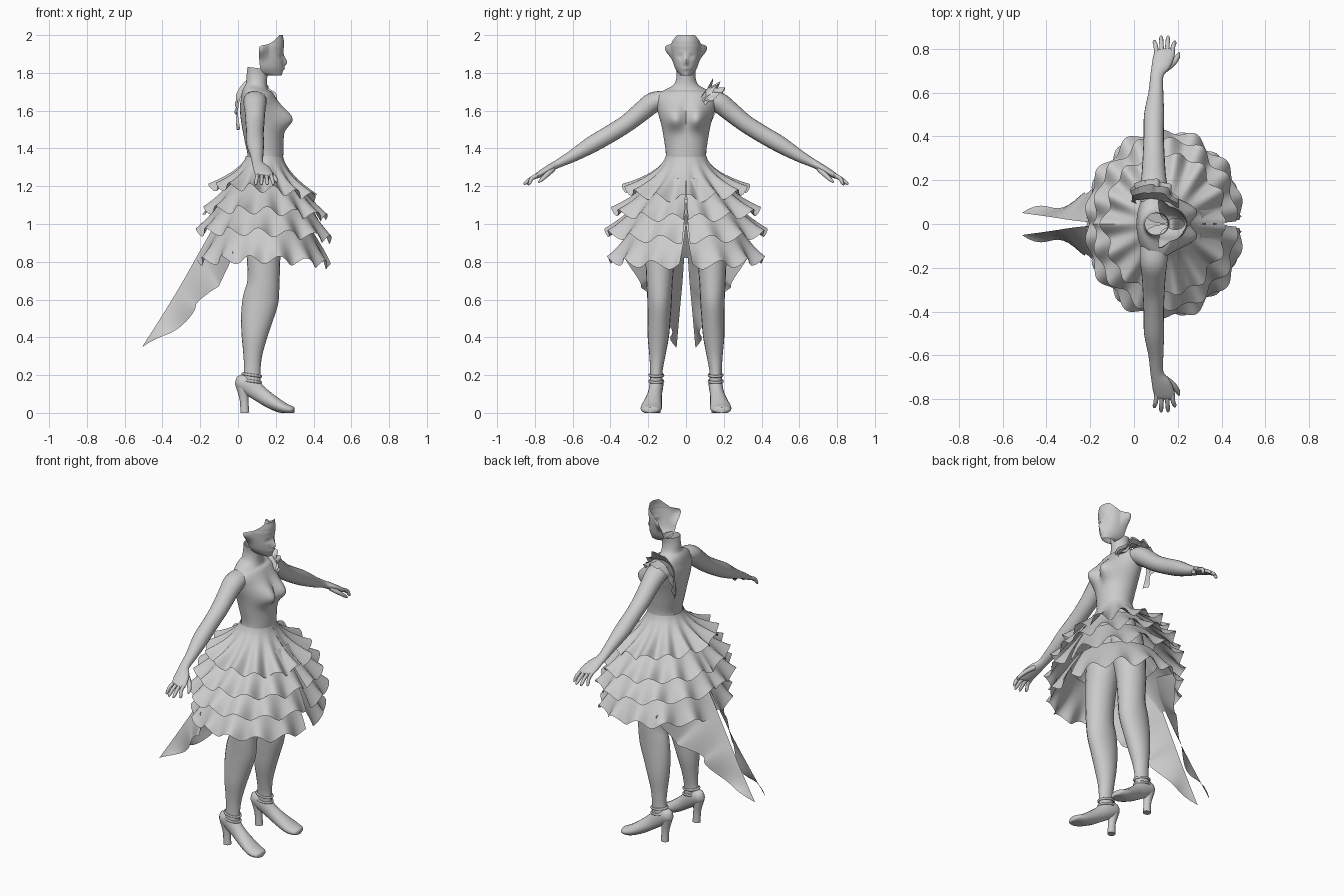
import bpy, bmesh, math
from mathutils import Vector

if "Cube" in bpy.data.objects:
    bpy.data.objects.remove(bpy.data.objects["Cube"])

grey = bpy.data.materials.new("plain_grey")
grey.diffuse_color = (0.6, 0.6, 0.6, 1)
grey.use_nodes = True
grey.node_tree.nodes["Principled BSDF"].inputs["Base Color"].default_value = grey.diffuse_color


def smooth_rows(rows, sub):
    """Catmull-Rom interpolation of tuples."""
    out = []
    for i in range(len(rows) - 1):
        p = [rows[max(i - 1, 0)], rows[i], rows[i + 1], rows[min(i + 2, len(rows) - 1)]]
        for k in range(sub):
            t = k / sub
            out.append([0.5 * (2 * b + (c - a) * t + (2 * a - 5 * b + 4 * c - d) * t * t
                               + (3 * b - a - 3 * c + d) * t ** 3) for a, b, c, d in zip(*p)])
    return out + [list(rows[-1])]


def hump(v, centre, width):
    return math.exp(-((v - centre) / width) ** 2)


def sheet(name, grid, closed=False, caps=(False, False)):
    """Skin a grid of points, optionally closed around and capped."""
    bm = bmesh.new()
    vs = [[bm.verts.new(p) for p in row] for row in grid]
    n = len(grid[0])
    for a, b in zip(vs, vs[1:]):
        for j in range(n if closed else n - 1):
            k = (j + 1) % n
            bm.faces.new((a[j], a[k], b[k], b[j]))
    if caps[0]:
        bm.faces.new(vs[0])
    if caps[1]:
        bm.faces.new(vs[-1])
    bmesh.ops.recalc_face_normals(bm, faces=bm.faces)
    me = bpy.data.meshes.new(name)
    bm.to_mesh(me)
    bm.free()
    ob = bpy.data.objects.new(name, me)
    bpy.context.collection.objects.link(ob)
    return finish(ob)


def finish(ob):
    ob.data.materials.append(grey)
    bpy.ops.object.select_all(action='DESELECT')
    ob.select_set(True)
    bpy.context.view_layer.objects.active = ob
    bpy.ops.object.shade_smooth_by_angle(angle=math.radians(50))
    return ob


def tube(name, rows, axis=(1, 0, 0), side=1, n=20, sub=4, caps=(True, True), shape=None):
    """Rows are x, y, z, radius along axis, radius across it."""
    rows = smooth_rows([(x, y * side, z, a, b) for x, y, z, a, b in rows], sub)
    grid = []
    for i, r in enumerate(rows):
        t = Vector(rows[min(i + 1, len(rows) - 1)][:3]) - Vector(rows[max(i - 1, 0)][:3])
        t.normalize()
        u = Vector(axis)
        u = (u - t * u.dot(t)).normalized()
        v = t.cross(u)
        ring = []
        for j in range(n):
            a = 2 * math.pi * j / n
            p = Vector(r[:3]) + u * r[3] * math.cos(a) + v * r[4] * math.sin(a)
            if shape:
                shape(p, math.cos(a))
            p.z = max(p.z, 0)
            ring.append(p)
        grid.append(ring)
    return sheet(name, grid, True, caps)


def ribbon(name, edge_a, edge_b, wave, waves, side=1, sub=8, cols=8):
    """Rippled cloth stretched between two curves."""
    A, B = smooth_rows(edge_a, sub), smooth_rows(edge_b, sub)
    grid = []
    for i, (a, b) in enumerate(zip(A, B)):
        f = i / (len(A) - 1)
        row = []
        for j in range(cols + 1):
            t = j / cols
            p = Vector(a).lerp(Vector(b), t)
            p += Vector(wave) * t * math.sin(2 * math.pi * waves * f)
            row.append((p.x, p.y * side, p.z))
        grid.append(row)
    return sheet(name, grid)


# Torso and neck: z, back x, front x, half width, with a soft bust
def bust(p, front):
    if front > 0:
        p.x += .072 * front ** .5 * hump(abs(p.y), .064, .055) * hump(p.z, 1.555, .055 if p.z < 1.555 else .07)


torso = [(1.05, .04, .23, .15), (1.22, .04, .24, .14), (1.30, .045, .235, .115), (1.37, .05, .24, .107),
         (1.45, .035, .242, .117), (1.53, .02, .235, .132), (1.60, .01, .22, .152),
         (1.66, .01, .195, .165), (1.70, .02, .17, .13), (1.735, .04, .155, .068),
         (1.78, .045, .155, .05), (1.825, .05, .16, .052)]
tube("torso", [((a + b) / 2, 0, z, (b - a) / 2, w) for z, a, b, w in torso],
     n=56, sub=6, caps=(True, False), shape=bust)

# Face shell, open behind: z, centre x, depth, half width, arc
face = [(1.785, .19, .04, .025, 150), (1.80, .16, .075, .042, 120), (1.83, .15, .09, .06, 112),
        (1.87, .15, .092, .07, 114), (1.91, .15, .09, .077, 116), (1.94, .15, .093, .08, 112),
        (1.952, .15, .093, .079, 85), (1.97, .15, .093, .078, 65), (2.0, .15, .087, .076, 38)]
shell = []
for z, cx, rx, ry, g in smooth_rows(face, 5):
    row = []
    for k in range(-24, 25):
        a = math.radians(g * k / 24)
        x, y = cx + rx * math.cos(a), ry * math.sin(a)
        # nose, lips and brow in relief
        x += .019 * hump(y, 0, .011) * hump(z, 1.853, .016 if z < 1.853 else .03)
        x += .008 * hump(y, 0, .018) * hump(z, 1.823, .009)
        x -= .007 * hump(abs(y), .03, .017) * hump(z, 1.888, .012)
        # ears flare out at the open edge
        y *= 1 + .5 * max(0, min(1, (.165 - x) / .045)) * hump(z, 1.925, .045)
        row.append((x, y, z))
    shell.append(row)
sheet("face", shell)

for s, tag in ((1, "left"), (-1, "right")):
    # Arm, palm and fingers
    tube(tag + "_arm", [(.09, .10, 1.66, .06, .045), (.09, .17, 1.645, .062, .054),
                        (.09, .23, 1.60, .055, .052), (.09, .31, 1.535, .05, .047),
                        (.09, .40, 1.478, .046, .046), (.092, .50, 1.42, .046, .044),
                        (.10, .60, 1.36, .034, .032), (.105, .68, 1.318, .03, .022),
                        (.125, .73, 1.29, .044, .02), (.14, .78, 1.26, .047, .016),
                        (.14, .795, 1.25, .042, .011)], side=s)
    for k, (bx, tx, ty) in enumerate(((.104, .094, .838), (.127, .124, .857), (.15, .155, .857), (.173, .186, .835))):
        tube(f"{tag}_finger_{k}", [(bx, .775, 1.262, .011, .011), ((bx + tx) / 2, .815, 1.243, .01, .011),
                                   (tx, ty - .008, 1.218, .009, .009), (tx, ty, 1.207, .004, .004)],
             side=s, n=8, sub=3)
    tube(tag + "_thumb", [(.14, .705, 1.29, .015, .014), (.178, .735, 1.262, .014, .013),
                          (.2, .765, 1.235, .011, .01), (.205, .782, 1.22, .004, .004)],
         axis=(1, -s, 0), side=s, n=8, sub=3)

    # Leg
    tube(tag + "_leg", [(.13, .085, 1.15, .10, .085), (.135, .115, 1.0, .095, .095),
                        (.135, .135, .85, .09, .08), (.135, .14, .70, .085, .07),
                        (.12, .14, .60, .095, .065), (.10, .143, .50, .085, .061),
                        (.086, .147, .40, .067, .056), (.078, .152, .30, .049, .042),
                        (.075, .157, .22, .044, .033), (.07, .158, .15, .05, .034)], side=s)

    # Shoe, heel and ankle straps
    tube(tag + "_shoe", [(-.012, .155, .172, .01, .02), (.01, .155, .165, .033, .04),
                         (.06, .157, .145, .037, .052), (.12, .165, .098, .038, .043),
                         (.18, .175, .057, .048, .038), (.24, .184, .026, .056, .03),
                         (.285, .188, .016, .046, .02), (.298, .189, .014, .022, .014)],
         axis=(0, 1, 0), side=s)
    tube(tag + "_heel", [(.022, .156, .15, .036, .031), (.032, .156, .07, .023, .021),
                         (.036, .156, 0, .024, .022)], side=s, n=14)
    for k, z in enumerate((.168, .2)):
        bpy.ops.mesh.primitive_torus_add(major_radius=.048, minor_radius=.006, major_segments=28,
                                         minor_segments=8, location=(.073, .157 * s, z))
        strap = bpy.context.object
        strap.name = f"{tag}_strap_{k}"
        strap.scale = (1.02, .78, 1.2)
        strap.rotation_euler = (0, .15, 0)
        finish(strap)

    # Trailing skirt tail
    ribbon(tag + "_tail",
           [(-.12, .003, 1.0), (-.2, .008, .86), (-.29, .018, .70), (-.38, .032, .55), (-.51, .05, .345)],
           [(-.03, .33, .86), (-.09, .25, .685), (-.2, .16, .60), (-.29, .10, .47), (-.505, .055, .35)],
           (.012, .018, .012), 3.5, s)


# Skirt tiers: top radii x/y, top z, hem radii x/y, hem z, flare, front drop, slit
tiers = [(.098, .108, 1.36, .275, .325, 1.165, 1.5, .03, .01),
         (.17, .18, 1.24, .33, .39, 1.05, 1.1, .02, .03),
         (.22, .24, 1.13, .36, .425, .935, 1.0, .02, .05),
         (.23, .27, 1.0, .35, .41, .79, .9, .01, .08)]
for k, (ax, ay, az, bx, by, bz, flare, drop, slit) in enumerate(tiers):
    grid = []
    for i in range(11):
        t = i / 10
        f = t ** flare
        row = []
        for j in range(181):
            gap = slit * t + .001
            a = gap + (2 * math.pi - 2 * gap) * j / 180
            m = abs(a - math.pi)
            w = math.cos(14 * m + 1.9 * k) + .5 * math.cos(9 * m + k)
            ripple = .015 * t ** 2.5 * w
            rx, ry = ax + (bx - ax) * f + ripple, ay + (by - ay) * f + ripple
            z = az + (bz - az) * t - drop * t * math.cos(a) + .02 * t * t * math.sin(a) ** 2
            z += .022 * t * t * math.cos(14 * m + 1.9 * k + .6)
            row.append((.14 + rx * math.cos(a), ry * math.sin(a), z))
        grid.append(row)
    sheet(f"skirt_tier_{k + 1}", grid)

# Layered frill over one shoulder
base = [(.19, .06, 1.635), (.155, .095, 1.69), (.09, .115, 1.72), (.025, .11, 1.69), (.0, .105, 1.6), (.012, .09, 1.5)]
for k, (dy, dz) in enumerate(((.03, .05), (.065, .03), (.09, -.005))):
    out = [(x + (x - .09) * .12, y + dy * g, z + dz * g)
           for (x, y, z), g in zip(base, (.5, .9, 1, .9, .6, .3))]
    ribbon(f"shoulder_frill_{k}", base, out, (.009, .003, .008), 4 + k, 1, 10, 4)
